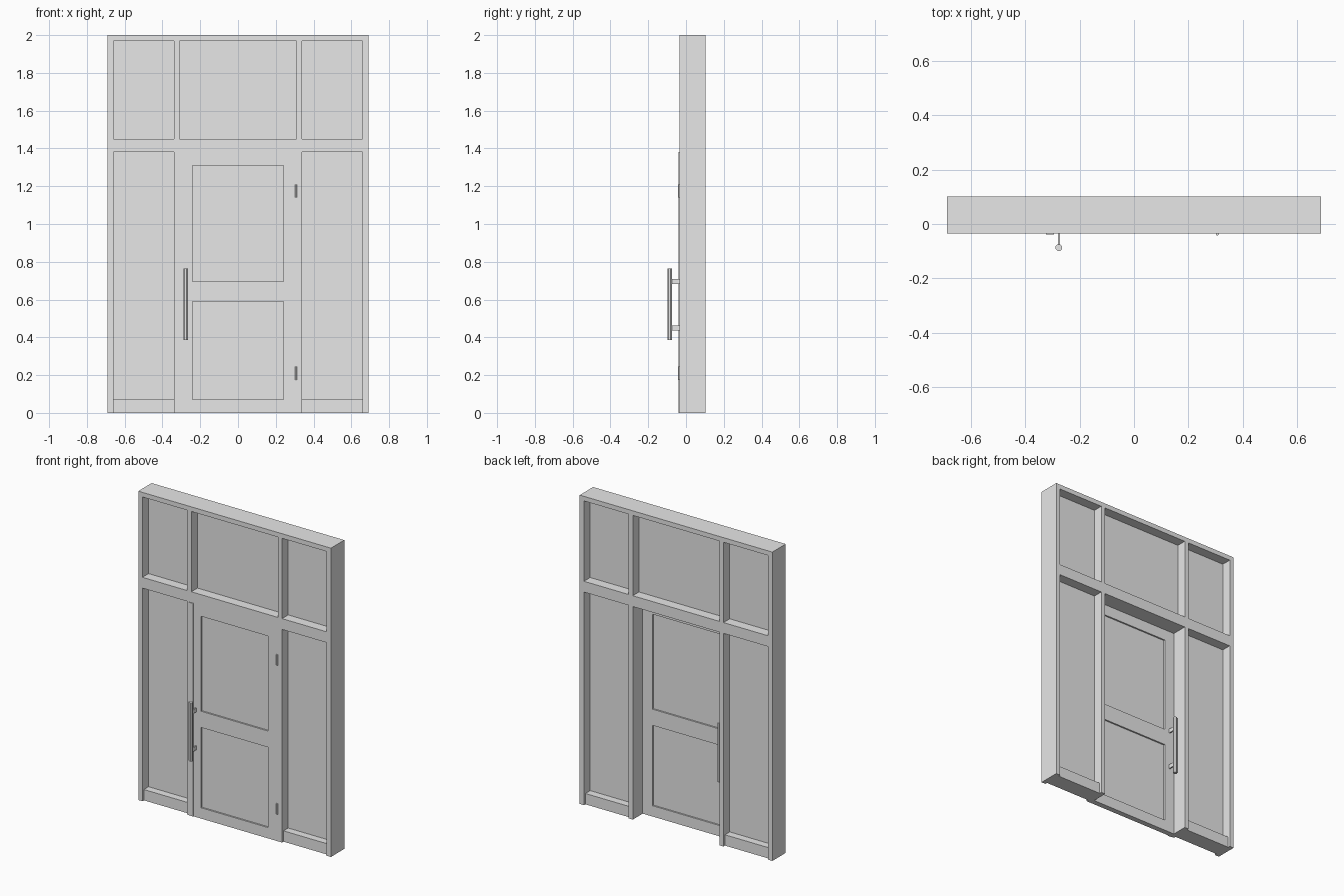
import bpy
import math

if "Cube" in bpy.data.objects:
    bpy.data.objects.remove(bpy.data.objects["Cube"], do_unlink=True)

grey = bpy.data.materials.new("light grey")
grey.use_nodes = True
COLOUR = (0.8, 0.8, 0.8, 1)
grey.diffuse_color = COLOUR
grey.node_tree.nodes["Principled BSDF"].inputs["Base Color"].default_value = COLOUR

FRONT, BACK = -0.035, 0.102
DOOR_BACK = 0.0


def box(name, x, y, z):
    """Box spanning the (low, high) pairs on each axis."""
    bpy.ops.mesh.primitive_cube_add(size=1, location=[sum(s) / 2 for s in (x, y, z)])
    ob = bpy.context.object
    ob.name = name
    ob.scale = [s[1] - s[0] for s in (x, y, z)]
    bpy.ops.object.transform_apply(location=False, rotation=False, scale=True)
    ob.data.materials.append(grey)
    return ob


def rod(name, x, y, z, radius):
    """Upright eight-sided rod."""
    bpy.ops.mesh.primitive_cylinder_add(vertices=8, radius=radius, depth=z[1] - z[0],
                                        location=(x, y, sum(z) / 2),
                                        rotation=(0, 0, math.pi / 8))
    ob = bpy.context.object
    ob.name = name
    ob.data.materials.append(grey)


# Outer frame, cross rail and upright bars
DEPTH = (FRONT, BACK)
box("head_rail", (-0.66, 0.66), DEPTH, (1.97, 2))
box("transom", (-0.66, 0.66), DEPTH, (1.38, 1.45))
box("top_pane", (-0.31, 0.31), (0.028, 0.038), (1.45, 1.97))
for side, s in (("left", 1), ("right", -1)):
    def span(a, b):
        return tuple(sorted((s * a, s * b)))
    box(side + "_stile", span(0.66, 0.69), DEPTH, (0, 2))
    box(side + "_mullion_lower", span(0.31, 0.34), DEPTH, (0, 1.38))
    box(side + "_mullion_upper", span(0.31, 0.34), DEPTH, (1.45, 1.97))
    # Side lights with set-back sill
    box(side + "_sill", span(0.34, 0.66), (FRONT + 0.015, BACK - 0.015), (0, 0.07))
    box(side + "_side_pane", span(0.34, 0.66), (0.028, 0.038), (0.07, 1.38))
    box(side + "_top_pane", span(0.34, 0.66), (0.028, 0.038), (1.45, 1.97))
    # Door stile
    box(side + "_door_stile", span(0.24, 0.31), (FRONT, DOOR_BACK), (0, 1.38))

# Door rails and panels
for name, z in (("bottom", (0, 0.07)), ("middle", (0.59, 0.695)), ("top", (1.31, 1.38))):
    box("door_rail_" + name, (-0.24, 0.24), (FRONT, DOOR_BACK), z)
for name, z in (("lower", (0.07, 0.59)), ("upper", (0.695, 1.31))):
    box("door_panel_" + name, (-0.24, 0.24), (FRONT + 0.01, DOOR_BACK - 0.01), z)

# Closing strip over the latch side
box("closing_strip", (-0.325, -0.295), (FRONT - 0.004, FRONT), (0, 1.38))

# Pull handles on both faces
for side, face, d in (("front", FRONT, -1), ("back", DOOR_BACK, 1)):
    rod(side + "_pull_bar", -0.277, face + d * 0.052, (0.385, 0.765), 0.013)
    for name, z in (("lower", 0.45), ("upper", 0.695)):
        box(f"{side}_pull_post_{name}", (-0.281, -0.273),
            sorted((face, face + d * 0.045)), (z - 0.013, z + 0.013))

# Hinges
for name, z in (("lower", 0.175), ("upper", 1.14)):
    rod("hinge_" + name, 0.307, FRONT - 0.002, (z, z + 0.07), 0.006)
